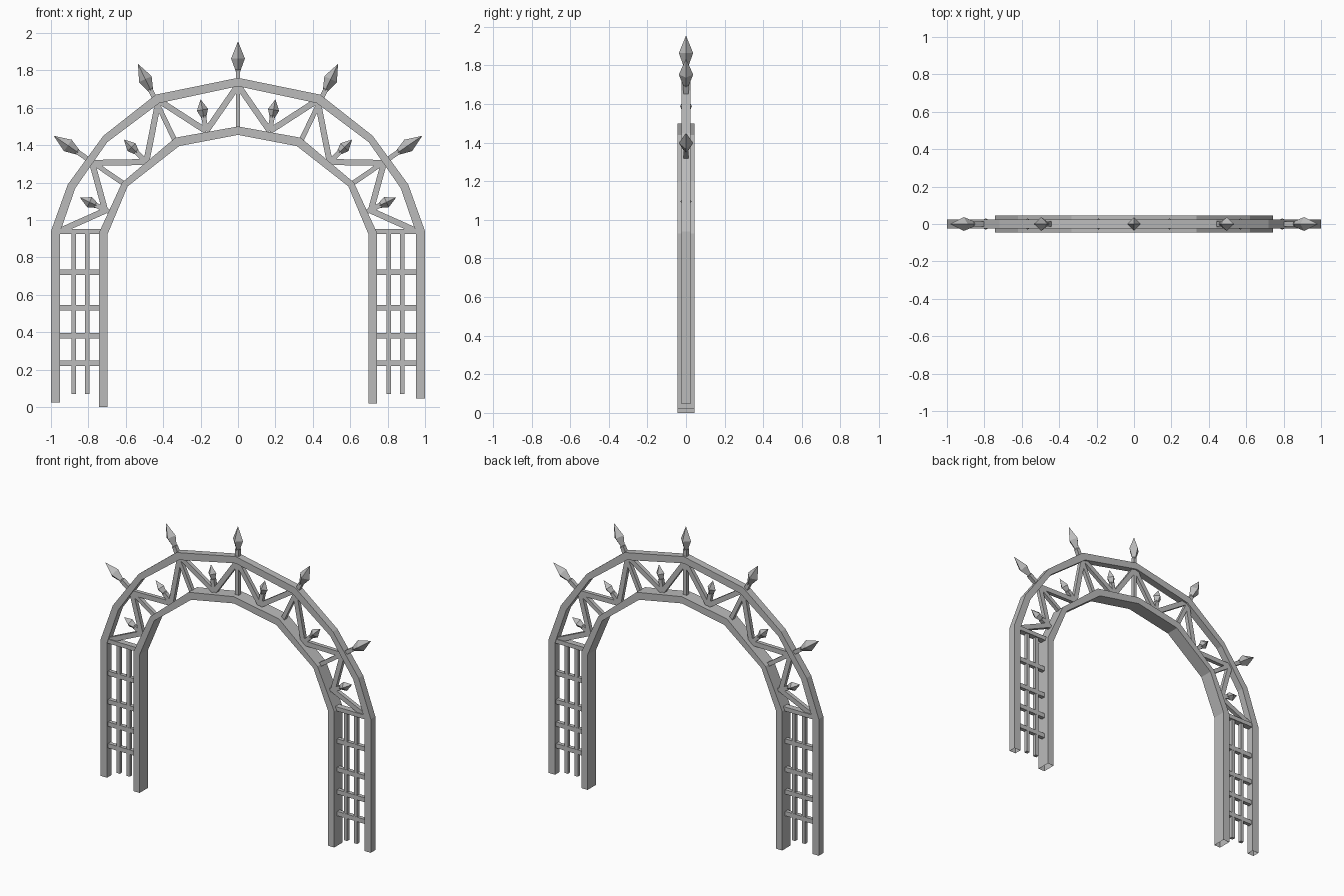
import bpy, bmesh
from mathutils import Vector, Matrix

cube = bpy.data.objects.get("Cube")
if cube:
    bpy.data.objects.remove(cube, do_unlink=True)

GREY = (0.5, 0.5, 0.5, 1)
metal = bpy.data.materials.new("grey_metal")
metal.diffuse_color = GREY
metal.use_nodes = True
metal.node_tree.nodes["Principled BSDF"].inputs["Base Color"].default_value = GREY


def finish(name, bm):
    bmesh.ops.recalc_face_normals(bm, faces=bm.faces)
    mesh = bpy.data.meshes.new(name)
    bm.to_mesh(mesh)
    bm.free()
    mesh.materials.append(metal)
    obj = bpy.data.objects.new(name, mesh)
    bpy.context.collection.objects.link(obj)
    return obj


def arch(name, outside, inside, depth, feet):
    """Rectangular hollow beam swept from the left foot over the crown to the right foot."""
    bm = bmesh.new()
    pairs = list(zip(outside, inside))
    pairs = pairs + [((-a[0], a[1]), (-b[0], b[1])) for a, b in pairs[-2::-1]]
    pairs = [((pairs[0][0][0], feet[0]), (pairs[0][1][0], feet[0]))] + pairs
    pairs.append(((pairs[-1][0][0], feet[1]), (pairs[-1][1][0], feet[1])))
    rings = []
    for (ax, az), (bx, bz) in pairs:
        rings.append([bm.verts.new(p) for p in (
            (ax, -depth, az), (ax, depth, az), (bx, depth, bz), (bx, -depth, bz))])
    for r, s in zip(rings, rings[1:]):
        for i in range(4):
            j = (i + 1) % 4
            bm.faces.new((r[i], r[j], s[j], s[i]))
    return finish(name, bm)


def add_bar(bm, p, q, width, depth):
    """Box beam between two points in the plane of the arch."""
    a, b = Vector((p[0], 0, p[1])), Vector((q[0], 0, q[1]))
    d = b - a
    turn = d.to_track_quat('Z', 'Y').to_matrix().to_4x4()
    side = abs((turn.to_3x3() @ Vector((1, 0, 0))).y)
    size = (depth, width, d.length) if side > 0.5 else (width, depth, d.length)
    bmesh.ops.create_cube(bm, size=1, matrix=Matrix.Translation((a + b) / 2) @ turn
                          @ Matrix.Diagonal((*size, 1)))


def bar(name, p, q, width, depth):
    bm = bmesh.new()
    add_bar(bm, p, q, width, depth)
    return finish(name, bm)


def spear(name, p, q, width, head, radius):
    """Square rod with a four-sided diamond point."""
    bm = bmesh.new()
    a, b = Vector((p[0], 0, p[1])), Vector((q[0], 0, q[1]))
    d = (b - a).normalized()
    neck = b - d * head
    add_bar(bm, p, (neck.x + d.x * 0.01, neck.z + d.z * 0.01), width, width)
    side, y = d.cross(Vector((0, 1, 0))), Vector((0, 1, 0))
    offsets = (side, y, -side, -y)
    base = [bm.verts.new(neck + o * width * 0.5) for o in offsets]
    wide = [bm.verts.new(neck + d * head * 0.43 + o * radius) for o in offsets]
    tip = bm.verts.new(b)
    bm.faces.new(base)
    for i in range(4):
        j = (i + 1) % 4
        bm.faces.new((base[i], base[j], wide[j], wide[i]))
        bm.faces.new((wide[i], wide[j], tip))
    return finish(name, bm)


# Two arched frames with their legs
arch("outer_arch",
     [(-1.0, 0.94), (-0.91, 1.19), (-0.72, 1.45), (-0.44, 1.67), (0, 1.76)],
     [(-0.953, 0.93), (-0.87, 1.17), (-0.70, 1.415), (-0.42, 1.625), (0, 1.715)],
     0.024, (0.025, 0.045))
arch("inner_arch",
     [(-0.744, 0.93), (-0.62, 1.2), (-0.335, 1.44), (0, 1.5)],
     [(-0.697, 0.925), (-0.59, 1.18), (-0.315, 1.395), (0, 1.455)],
     0.045, (0, 0.02))

# Spear through the crown
spear("centre_spear", (0, 1.48), (0, 1.955), 0.024, 0.16, 0.037)

for side, s in (("right", -1), ("left", 1)):
    def at(x, z):
        return (s * x, z)

    # Trellis between the legs
    bar(side + "_leg_crossbeam", at(0.735, 0.938), at(0.965, 0.938), 0.028, 0.04)
    for i, z in enumerate((0.235, 0.38, 0.53, 0.72)):
        bar(f"{side}_rung_{i + 1}", at(0.735, z), at(0.965, z), 0.03, 0.026)
    for i, x in enumerate((0.805, 0.878)):
        bar(f"{side}_upright_{i + 1}", at(x, 0.07), at(x, 0.935), 0.024, 0.024)

    # Zigzag braces between the arches
    zigzag = [(0, 1.72), (0.17, 1.475), (0.425, 1.64), (0.49, 1.31),
              (0.78, 1.305), (0.71, 1.05), (0.945, 0.945)]
    for i, (p, q) in enumerate(zip(zigzag, zigzag[1:])):
        bar(f"{side}_brace_{i + 1}", at(*p), at(*q), 0.032, 0.026)

    # Long spears piercing both arches, short ones inside the band
    for i, (p, q) in enumerate((((0.335, 1.42), (0.535, 1.835)),
                                ((0.605, 1.19), (0.985, 1.45)))):
        spear(f"{side}_long_spear_{i + 1}", at(*p), at(*q), 0.026, 0.16, 0.037)
    for i, (p, q) in enumerate((((0.17, 1.475), (0.2, 1.645)),
                                ((0.49, 1.31), (0.61, 1.43)),
                                ((0.69, 1.045), (0.845, 1.12)))):
        spear(f"{side}_short_spear_{i + 1}", at(*p), at(*q), 0.026, 0.1, 0.03)
